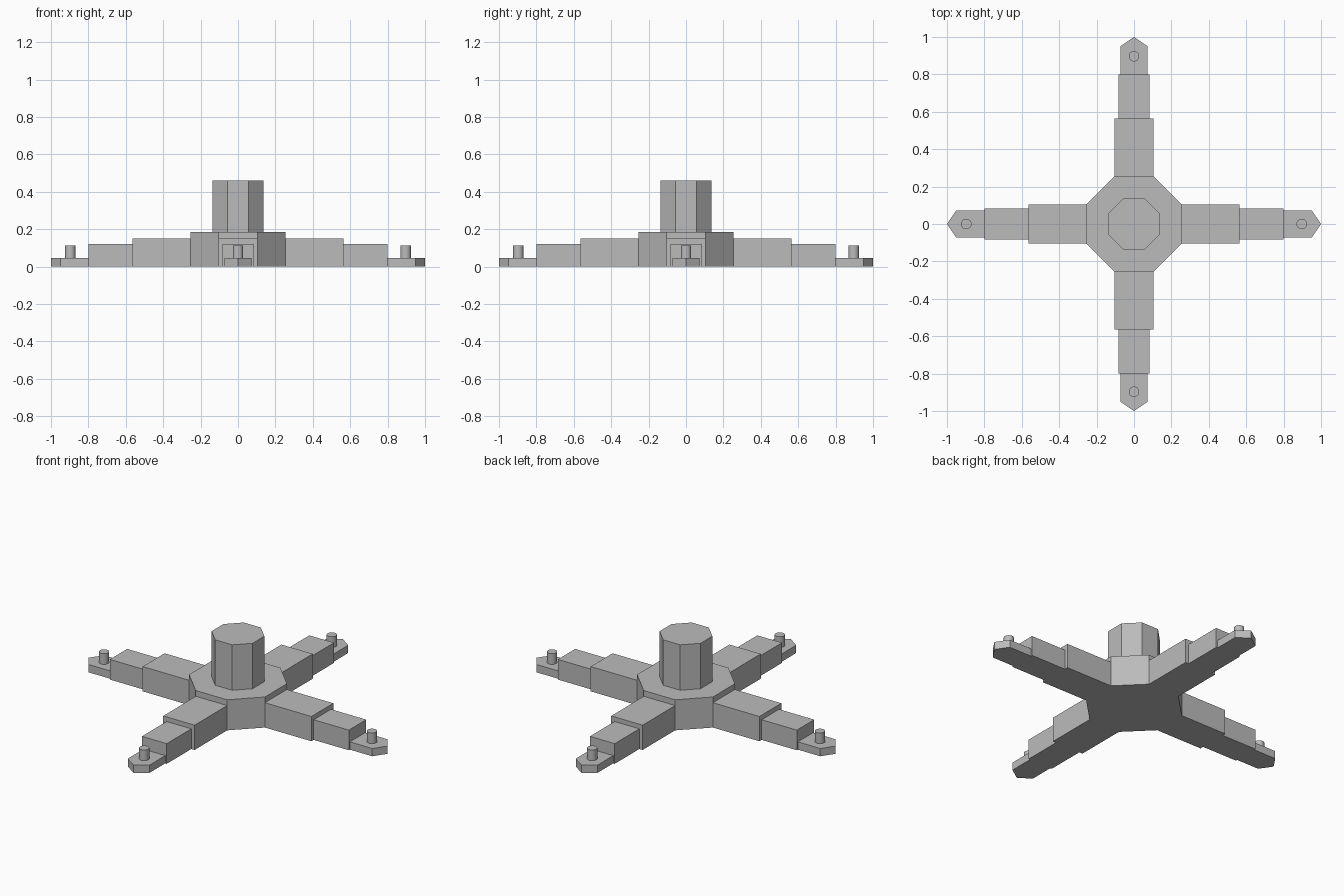
import bpy, bmesh, math
from mathutils import Matrix

if "Cube" in bpy.data.objects:
    bpy.data.objects.remove(bpy.data.objects["Cube"])

grey = bpy.data.materials.new("plain grey")
grey.diffuse_color = (0.5, 0.5, 0.5, 1)
grey.use_nodes = True
grey.node_tree.nodes["Principled BSDF"].inputs["Base Color"].default_value = grey.diffuse_color


def prism(name, outline, z0, z1, turn=0.0):
    """Extrude a flat outline from z0 to z1, turned about the vertical axis."""
    bm = bmesh.new()
    face = bm.faces.new([bm.verts.new((x, y, z0)) for x, y in outline])
    up = bmesh.ops.extrude_face_region(bm, geom=[face], use_keep_orig=True)
    top = [v for v in up["geom"] if isinstance(v, bmesh.types.BMVert)]
    bmesh.ops.translate(bm, verts=top, vec=(0, 0, z1 - z0))
    bmesh.ops.recalc_face_normals(bm, faces=bm.faces)
    bm.transform(Matrix.Rotation(turn, 4, "Z"))
    mesh = bpy.data.meshes.new(name)
    bm.to_mesh(mesh)
    bm.free()
    mesh.materials.append(grey)
    obj = bpy.data.objects.new(name, mesh)
    bpy.context.collection.objects.link(obj)
    return obj


def octagon(half):
    r = half / math.cos(math.pi / 8)
    return [(r * math.cos((i + 0.5) * math.pi / 4),
             r * math.sin((i + 0.5) * math.pi / 4)) for i in range(8)]


def box(x0, x1, half):
    return [(x0, -half), (x1, -half), (x1, half), (x0, half)]


# Central hub and column
prism("hub", octagon(0.254), 0, 0.185)
prism("column", octagon(0.137), 0.185, 0.46)

# Four stepped arms, each with a pointed foot and an upright pin
foot = [(0.80, -0.073), (0.95, -0.073), (1.0, 0),
        (0.95, 0.073), (0.80, 0.073)]
pin = [(0.897 + 0.028 * math.cos(a * math.pi / 12),
        0.028 * math.sin(a * math.pi / 12)) for a in range(24)]
for i, side in enumerate(("right", "back", "left", "front")):
    turn = i * math.pi / 2
    prism(f"{side}_inner_arm", box(0.254, 0.565, 0.105), 0, 0.15, turn)
    prism(f"{side}_outer_arm", box(0.565, 0.80, 0.083), 0, 0.122, turn)
    prism(f"{side}_foot", foot, 0, 0.047, turn)
    peg = prism(f"{side}_pin", pin, 0.047, 0.112, turn)
    bpy.ops.object.select_all(action="DESELECT")
    peg.select_set(True)
    bpy.context.view_layer.objects.active = peg
    bpy.ops.object.shade_smooth_by_angle(angle=math.radians(30))
